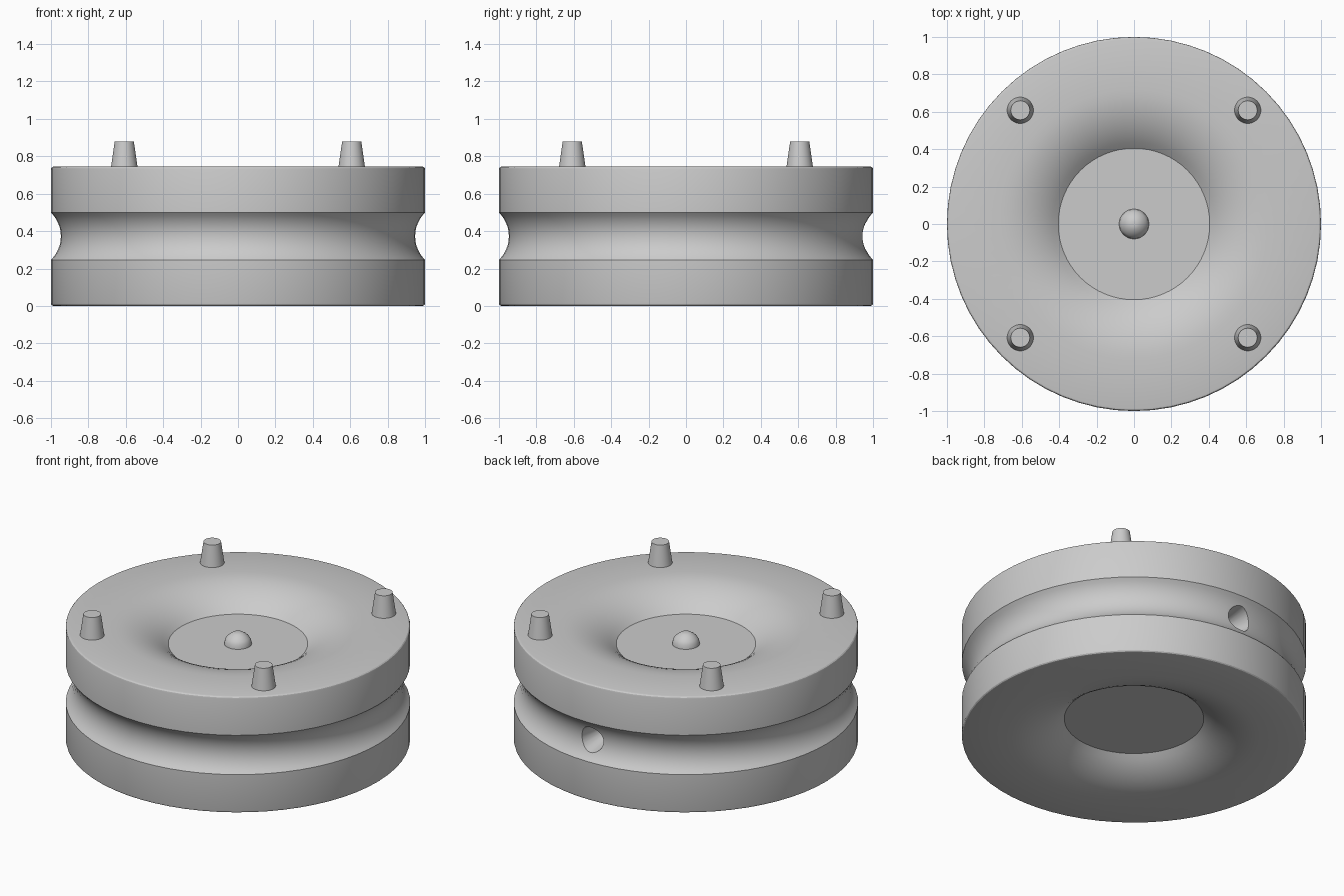
import bpy, math

if "Cube" in bpy.data.objects:
    bpy.data.objects.remove(bpy.data.objects["Cube"])

H = 0.745       # body height
SEG = 64


def finish(obj, angle=30):
    bpy.ops.object.select_all(action='DESELECT')
    bpy.context.view_layer.objects.active = obj
    obj.select_set(True)
    bpy.ops.object.shade_smooth_by_angle(angle=math.radians(angle))


def lathe(name, profile, seg, loc=(0, 0, 0)):
    """Revolve (radius, z) points around z, bottom to top, closing both ends."""
    n = len(profile)
    verts = [(r * math.cos(2 * math.pi * i / seg), r * math.sin(2 * math.pi * i / seg), z)
             for i in range(seg) for r, z in profile]
    faces = []
    for i in range(seg):
        a, b = i * n, (i + 1) % seg * n
        faces += [(a + j, b + j, b + j + 1, a + j + 1) for j in range(n - 1)]
    faces.append([i * n for i in reversed(range(seg))])
    faces.append([i * n + n - 1 for i in range(seg)])
    mesh = bpy.data.meshes.new(name)
    mesh.from_pydata(verts, [], faces)
    obj = bpy.data.objects.new(name, mesh)
    bpy.context.collection.objects.link(obj)
    obj.location = loc
    return obj


# Body half profile: dish floor, convex dish wall, rounded rim, side groove
r_in, r_out, depth = 0.405, 0.72, 0.125
w = r_out - r_in
R = (w * w + depth * depth) / (2 * depth)
a_end = math.asin(w / R)
lower = []
for i in range(9):
    a = a_end * (1 - i / 8)
    lower.append((r_out - R * math.sin(a), R * (1 - math.cos(a))))
b = 0.014
for i in range(4):
    a = math.pi / 2 * i / 3
    lower.append((1 - b + b * math.sin(a), b - b * math.cos(a)))
half, cut = 0.126, 0.053
GR = (half * half + cut * cut) / (2 * cut)
g_end = math.asin(half / GR)
for i in range(7):
    a = g_end * (1 - i / 6)
    lower.append((1 - cut + GR * (1 - math.cos(a)), H / 2 - GR * math.sin(a)))
upper = [(r, H - z) for r, z in reversed(lower[:-1])]
body = lathe("body", lower + upper, SEG)

# Tapered socket in the back of the groove
bpy.ops.mesh.primitive_cone_add(vertices=32, radius1=0.05, radius2=0.087, depth=0.2,
                                location=(0, 0.9, H / 2), rotation=(-math.pi / 2, 0, 0))
cutter = bpy.context.object
cutter.name = "socket_cutter"
mod = body.modifiers.new("socket", 'BOOLEAN')
mod.operation = 'DIFFERENCE'
mod.solver = 'EXACT'
mod.object = cutter
bpy.context.view_layer.objects.active = body
bpy.ops.object.modifier_apply(modifier=mod.name)
bpy.data.objects.remove(cutter)
finish(body, 24)

# Centre nub standing on the dish floor
zf = H - depth
nub = lathe("centre_nub", [(0.081, -0.02), (0.08, 0), (0.076, 0.025), (0.066, 0.042),
                           (0.05, 0.057), (0.03, 0.07), (0.012, 0.074)], 32, (0, 0, zf))
finish(nub, 40)

# Four tapered pegs on the rim
for i, (sx, sy) in enumerate([(1, 1), (-1, 1), (-1, -1), (1, -1)]):
    peg = lathe(f"peg_{i + 1}", [(0.072, -0.01), (0.051, 0.135)], 32,
                (0.608 * sx, 0.608 * sy, H))
    finish(peg)
